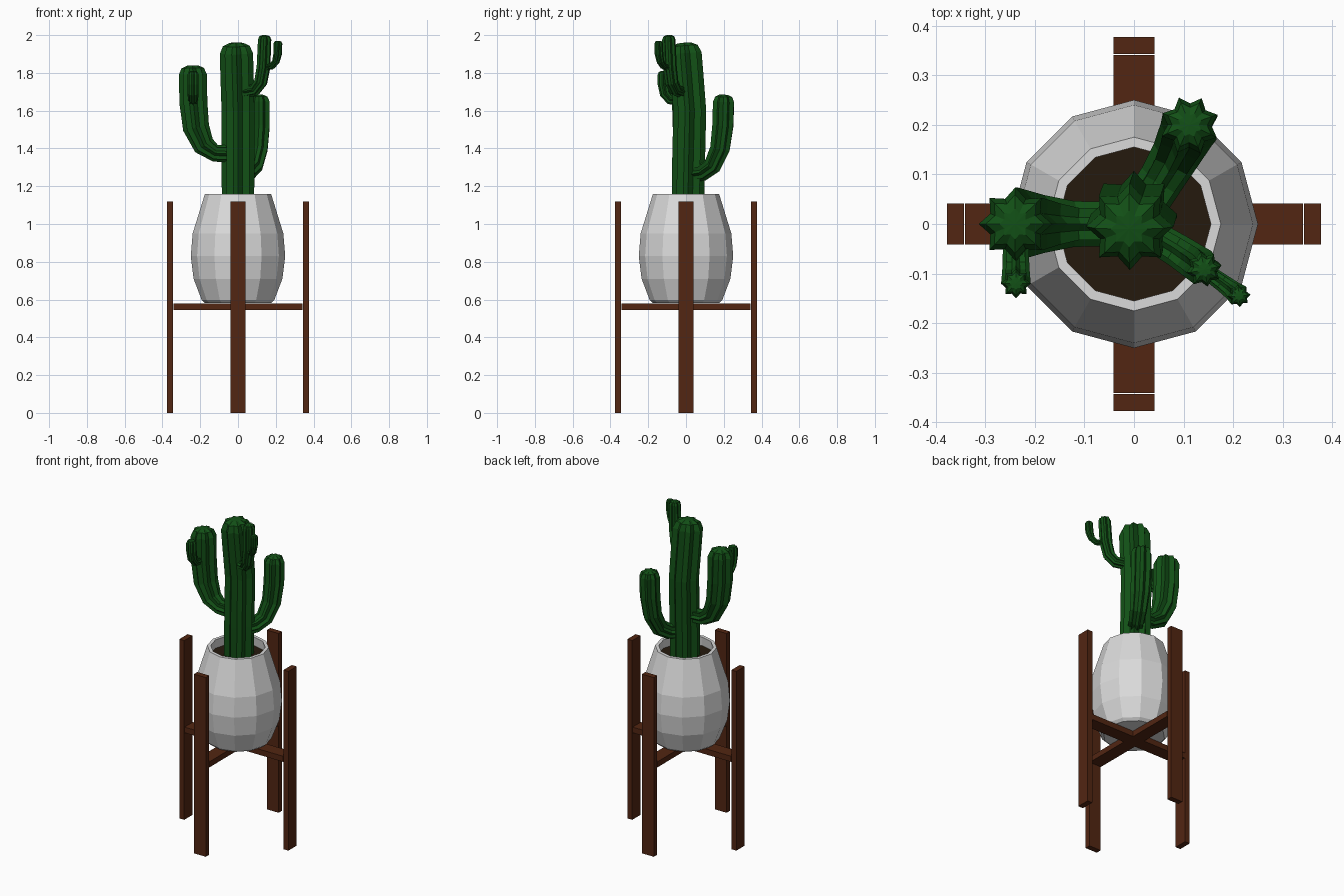
import bpy, bmesh, math
from mathutils import Vector, Matrix

cube = bpy.data.objects.get("Cube")
if cube:
    bpy.data.objects.remove(cube, do_unlink=True)


def material(name, rgb):
    m = bpy.data.materials.new(name)
    m.use_nodes = True
    m.diffuse_color = (*rgb, 1)
    bsdf = m.node_tree.nodes["Principled BSDF"]
    bsdf.inputs["Base Color"].default_value = (*rgb, 1)
    bsdf.inputs["Roughness"].default_value = 0.8
    return m


green = material("cactus green", (0.006, 0.08, 0.008))
wood = material("dark wood", (0.085, 0.019, 0.006))
white = material("white ceramic", (0.70, 0.70, 0.70))
earth = material("dark soil", (0.018, 0.010, 0.004))


def finish(bm, name, mat):
    bmesh.ops.recalc_face_normals(bm, faces=bm.faces)
    mesh = bpy.data.meshes.new(name)
    bm.to_mesh(mesh)
    bm.free()
    mesh.materials.append(mat)
    ob = bpy.data.objects.new(name, mesh)
    bpy.context.collection.objects.link(ob)
    return ob


def box(name, lo, hi, mat, turn=0):
    """Box between two corners, turned about the z axis."""
    bm = bmesh.new()
    lo, hi = Vector(lo), Vector(hi)
    place = (Matrix.Rotation(turn, 4, 'Z') @ Matrix.Translation((lo + hi) / 2)
             @ Matrix.Diagonal((*(hi - lo), 1)))
    bmesh.ops.create_cube(bm, size=1, matrix=place)
    return finish(bm, name, mat)


def skin(bm, rings, cap_start=True, cap_end=True):
    """Join successive vertex rings with quads."""
    n = len(rings[0])
    for a, b in zip(rings, rings[1:]):
        for i in range(n):
            j = (i + 1) % n
            bm.faces.new((a[i], a[j], b[j], b[i]))
    if cap_start:
        bm.faces.new(rings[0][::-1])
    if cap_end:
        bm.faces.new(rings[-1])


def lathe(name, profile, mat, sides=12):
    bm = bmesh.new()
    rings = []
    for r, z in profile:
        angles = [math.tau * i / sides for i in range(sides)]
        rings.append([bm.verts.new((r * math.cos(a), r * math.sin(a), z)) for a in angles])
    skin(bm, rings)
    return finish(bm, name, mat)


def cactus_limb(name, path, ribs=8, groove=0.74):
    """Sweep a star section along (x, y, z, radius) points; the tip is rounded."""
    pts = [Vector(p[:3]) for p in path]
    radii = [p[3] for p in path]
    # replace the final point with a domed tip
    tip, r = pts[-1], radii[-1]
    axis = (pts[-1] - pts[-2]).normalized()
    pts.pop()
    radii.pop()
    for back, scale in ((0.65, 1.0), (0.2, 0.8), (0.02, 0.42)):
        pts.append(tip - axis * r * back)
        radii.append(r * scale)
    bm = bmesh.new()
    rings = []
    side, last = None, None
    for i, p in enumerate(pts):
        d = (pts[min(i + 1, len(pts) - 1)] - pts[max(i - 1, 0)]).normalized()
        if side is None:
            side = d.orthogonal().normalized()
        else:
            side = last.rotation_difference(d) @ side
        last = d
        up = d.cross(side)
        ring = []
        for k in range(ribs * 2):
            a = math.pi * k / ribs
            rr = radii[i] * (groove if k % 2 else 1)
            ring.append(bm.verts.new(p + rr * (side * math.cos(a) + up * math.sin(a))))
        rings.append(ring)
    skin(bm, rings, cap_end=False)
    end = bm.verts.new(tip)
    for k in range(ribs * 2):
        bm.faces.new((rings[-1][k], rings[-1][(k + 1) % (ribs * 2)], end))
    return finish(bm, name, green)


# Stand: four upright boards and the cross that carries the pot
for n, label in enumerate(("left", "back", "right", "front")):
    turn = n * math.pi / 2
    box(label + "_leg", (0.343, -0.041, 0), (0.377, 0.041, 1.12), wood, turn)
    box(label + "_crossbar", (0.041, -0.041, 0.545), (0.341, 0.041, 0.58), wood, turn)
box("crossbar_centre", (-0.041, -0.041, 0.545), (0.041, 0.041, 0.58), wood)

# Pot with a hollow mouth, and the soil inside it
lathe("pot", [(0.175, 0.582), (0.192, 0.597), (0.235, 0.71), (0.25, 0.83), (0.24, 0.95),
              (0.175, 1.16), (0.155, 1.16), (0.165, 1.07)], white)
lathe("soil", [(0.158, 1.08), (0.158, 1.105)], earth)

# Cactus trunk
cactus_limb("trunk", [(0, 0.01, 1.08, 0.085), (0, 0.013, 1.3, 0.087), (0, 0.02, 1.6, 0.087),
                      (-0.005, 0.005, 1.78, 0.088), (-0.01, -0.01, 1.96, 0.088)])

# Arms
cactus_limb("right_arm", [(-0.02, 0, 1.37, 0.045), (-0.12, 0, 1.375, 0.046),
                          (-0.18, 0, 1.415, 0.058), (-0.222, 0, 1.51, 0.07),
                          (-0.236, 0, 1.64, 0.074), (-0.24, 0, 1.84, 0.074)])
cactus_limb("back_arm", [(0.01, 0.02, 1.265, 0.045), (0.055, 0.09, 1.275, 0.046),
                         (0.085, 0.14, 1.31, 0.05), (0.105, 0.18, 1.4, 0.056),
                         (0.112, 0.195, 1.52, 0.06), (0.112, 0.2, 1.685, 0.06)])
cactus_limb("left_arm", [(0.04, -0.025, 1.70, 0.032), (0.09, -0.055, 1.71, 0.034),
                         (0.12, -0.075, 1.75, 0.036), (0.135, -0.085, 1.83, 0.037),
                         (0.142, -0.092, 2.0, 0.036)])

# Small offshoots on two of the arms
cactus_limb("right_arm_bud", [(-0.238, -0.03, 1.65, 0.026), (-0.238, -0.085, 1.66, 0.027),
                              (-0.238, -0.11, 1.69, 0.029), (-0.238, -0.12, 1.74, 0.03),
                              (-0.238, -0.12, 1.81, 0.03)])
cactus_limb("left_arm_bud", [(0.145, -0.095, 1.83, 0.016), (0.18, -0.12, 1.835, 0.018),
                             (0.2, -0.135, 1.86, 0.02), (0.21, -0.143, 1.9, 0.023),
                             (0.212, -0.145, 1.97, 0.023)])
